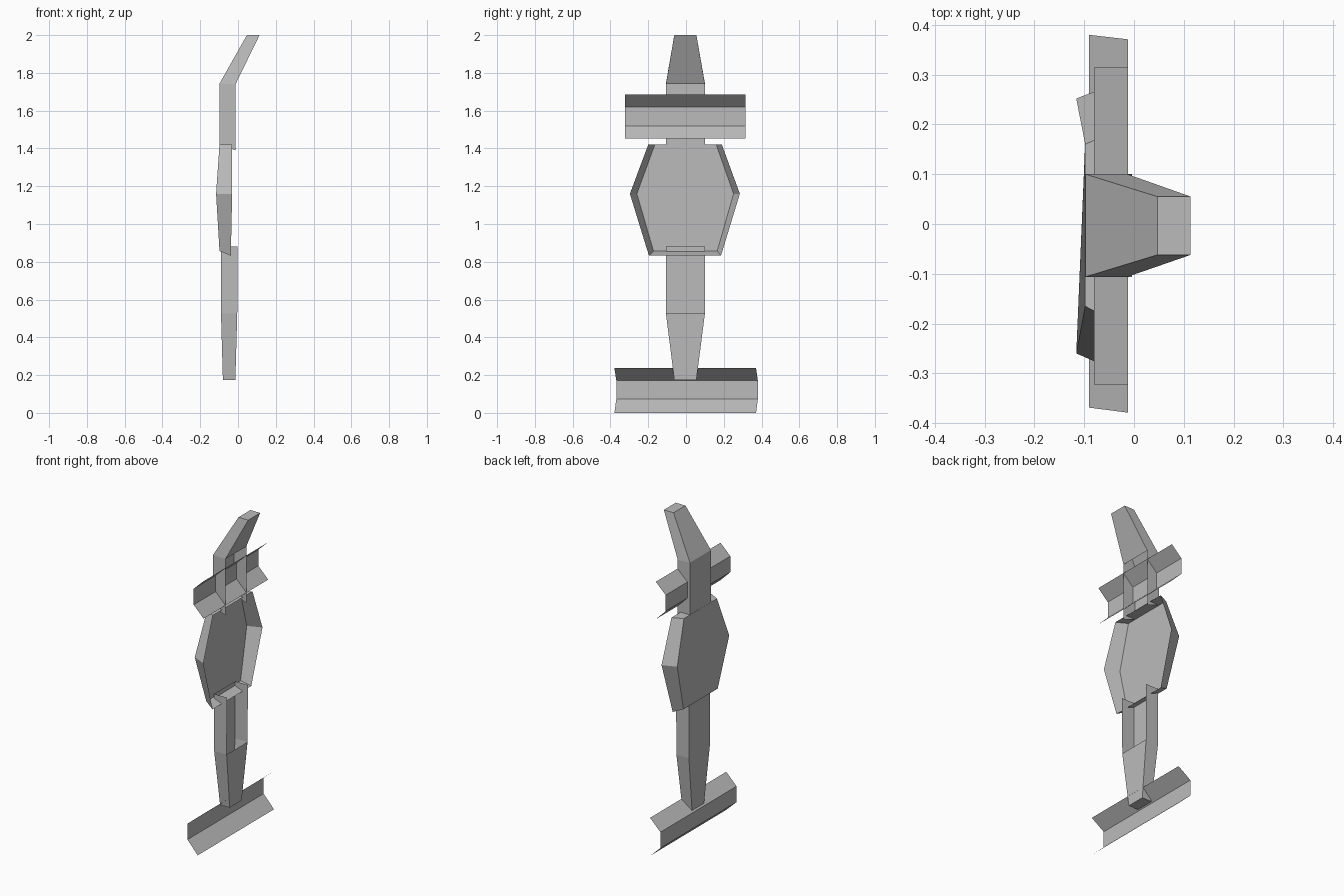
import bpy
import bmesh

cube = bpy.data.objects.get("Cube")
if cube:
    bpy.data.objects.remove(cube, do_unlink=True)

grey = bpy.data.materials.new("plain grey")
grey.use_nodes = True
GREY = (0.5, 0.5, 0.5, 1)
grey.diffuse_color = GREY
grey.node_tree.nodes["Principled BSDF"].inputs["Base Color"].default_value = GREY


def loft(name, rings, closed=True, skip=(), first=False, last=False):
    """Bridge rings of points; skip lists (ring, side) faces left open."""
    bm = bmesh.new()
    rows = [[bm.verts.new(p) for p in ring] for ring in rings]
    n = len(rows[0])
    for r in range(len(rows) - 1):
        for i in range(n if closed else n - 1):
            if (r, i) not in skip:
                j = (i + 1) % n
                bm.faces.new((rows[r][i], rows[r][j], rows[r + 1][j], rows[r + 1][i]))
    if first:
        bm.faces.new(rows[0])
    if last:
        bm.faces.new(rows[-1])
    bmesh.ops.recalc_face_normals(bm, faces=bm.faces[:])
    mesh = bpy.data.meshes.new(name)
    bm.to_mesh(mesh)
    bm.free()
    mesh.materials.append(grey)
    obj = bpy.data.objects.new(name, mesh)
    bpy.context.collection.objects.link(obj)
    return obj


def section(x_back, x_front, y0, y1, z_back, z_front):
    """Rectangular limb section; side 2 is the +x side."""
    return [(x_front, y0, z_front), (x_back, y0, z_back),
            (x_back, y1, z_back), (x_front, y1, z_front)]


# Neck: open channel below, closed leaning horn above
loft("neck_and_horn", [
    section(-0.097, -0.013, -0.106, 0.1, 1.42, 1.39),
    section(-0.097, -0.013, -0.106, 0.1, 1.745, 1.74),
    section(0.047, 0.114, -0.062, 0.055, 2.0, 2.0),
], skip={(0, 3)}, last=True)

# Leg: open channel above, closed tapering foot below
loft("leg", [
    section(-0.09, -0.002, -0.106, 0.1, 0.88, 0.88),
    section(-0.09, -0.004, -0.106, 0.1, 0.525, 0.525),
    section(-0.08, -0.014, -0.062, 0.055, 0.175, 0.175),
], skip={(0, 3)}, last=True)

# Body: shallow hexagonal pan, open towards +x
floor = [(-0.098, -0.165, 1.42), (-0.098, 0.16, 1.42), (-0.116, 0.252, 1.16),
         (-0.098, 0.165, 0.857), (-0.098, -0.172, 0.857), (-0.116, -0.26, 1.16)]
rim = [(-0.033, -0.2, 1.42), (-0.033, 0.19, 1.42), (-0.031, 0.285, 1.16),
       (-0.038, 0.185, 0.832), (-0.038, -0.196, 0.832), (-0.031, -0.297, 1.16)]
loft("body_pan", [floor, rim], first=True)


# Crossbars: thin folded sheets, open towards +x
def crossbar(name, x_back, z_levels, ends_front, ends_back):
    xs = (-0.012, x_back, x_back, -0.012)
    ends = (ends_front, ends_back, ends_back, ends_front)
    loft(name, [[(x, e[s], z) for x, z, e in zip(xs, z_levels, ends)]
                for s in (0, 1)], closed=False)


crossbar("upper_crossbar", -0.08, (1.685, 1.62, 1.52, 1.452), (-0.322, 0.314), (-0.322, 0.314))
crossbar("lower_crossbar", -0.09, (0.237, 0.172, 0.073, 0.0), (-0.379, 0.371), (-0.369, 0.38))
